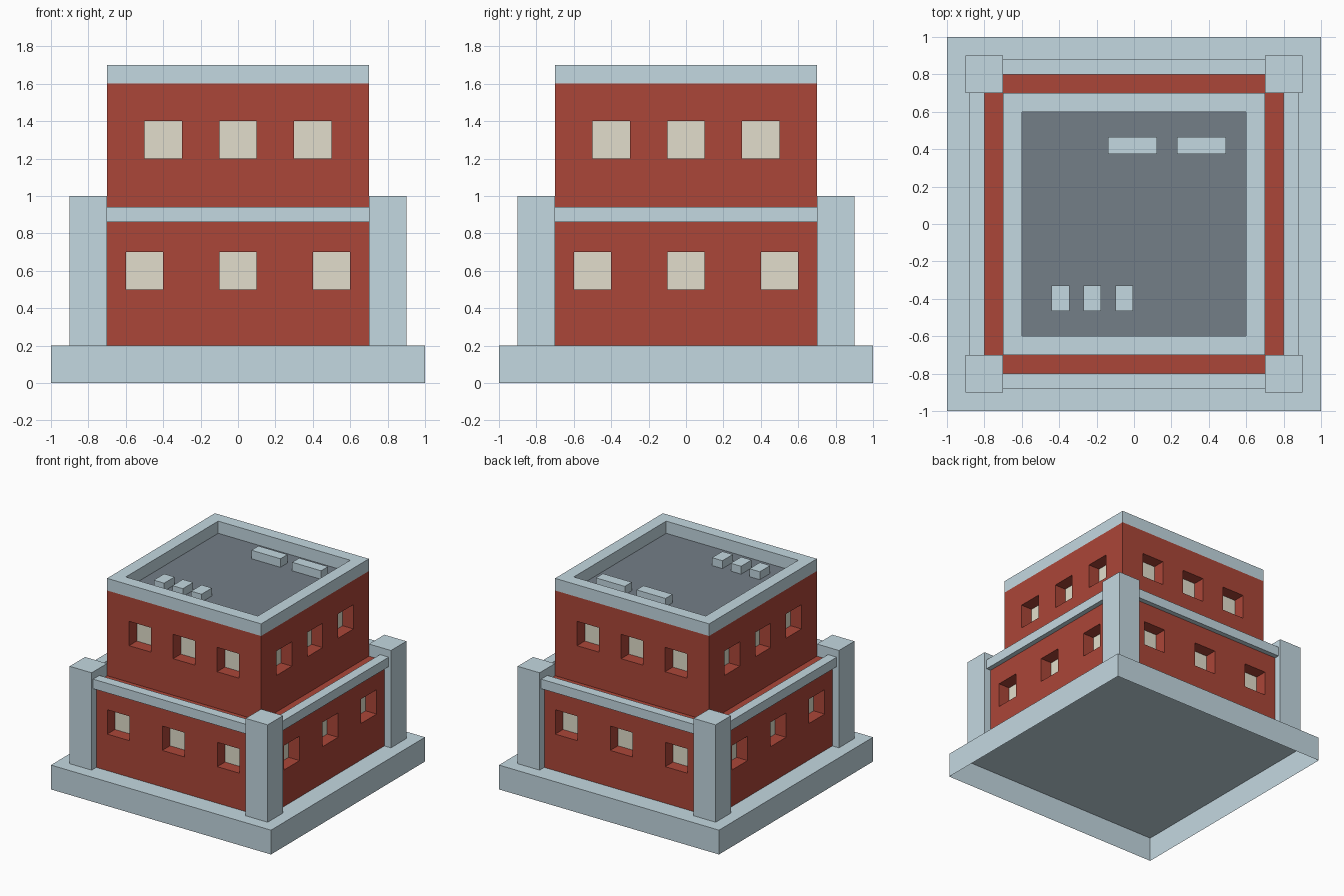
import bpy, bmesh, math
from mathutils import Matrix, Vector

if "Cube" in bpy.data.objects:
    bpy.data.objects.remove(bpy.data.objects["Cube"])


def material(name, rgb):
    m = bpy.data.materials.new(name)
    lin = [((c / 255 + 0.055) / 1.055) ** 2.4 for c in rgb]
    m.diffuse_color = (*lin, 1)
    m.use_nodes = True
    m.node_tree.nodes["Principled BSDF"].inputs["Base Color"].default_value = m.diffuse_color
    return m


STONE = material("pale_stone", (196, 216, 225))
BRICK = material("red_brick", (171, 70, 56))
GLASS = material("cream_glass", (226, 222, 204))
ROOF = material("slate_roof", (116, 126, 135))


def finish(name, bm, *mats):
    me = bpy.data.meshes.new(name)
    bm.to_mesh(me)
    bm.free()
    for m in mats:
        me.materials.append(m)
    ob = bpy.data.objects.new(name, me)
    bpy.context.collection.objects.link(ob)
    return ob


def box_mesh(x0, x1, y0, y1, z0, z1, bottom=False):
    """Box between the given limits, open below unless bottom is set."""
    bm = bmesh.new()
    bmesh.ops.create_cube(bm, size=1)
    for v in bm.verts:
        v.co = Vector((x0 if v.co.x < 0 else x1,
                       y0 if v.co.y < 0 else y1,
                       z0 if v.co.z < 0 else z1))
    bm.normal_update()
    if not bottom:
        low = [f for f in bm.faces if f.normal.z < -0.9]
        bmesh.ops.delete(bm, geom=low, context='FACES_ONLY')
    return bm


def storey(name, half, z0, z1, windows, w0, w1, cap, depth=0.1):
    """Four brick walls with recessed windows centred at the given x values."""
    bm = bmesh.new()
    xs = [-half] + [c + s for c in windows for s in (-0.1, 0.1)] + [half]
    zs = [z0, w0, w1, z1]

    def quad(rot, pts, mat=0):
        f = bm.faces.new([bm.verts.new(rot @ Vector(p)) for p in pts])
        f.material_index = mat

    for k in range(4):
        rot = Matrix.Rotation(k * math.pi / 2, 3, 'Z')
        for i in range(len(xs) - 1):
            for j in range(3):
                a, b, c, d = xs[i], xs[i + 1], zs[j], zs[j + 1]
                front = [(a, -half, c), (b, -half, c), (b, -half, d), (a, -half, d)]
                if i % 2 == 0 or j != 1:
                    quad(rot, front)
                    continue
                # window: pane set back, brick reveals around it
                back = [(x, y + depth, z) for x, y, z in front]
                quad(rot, back, 1)
                for n in range(4):
                    m = (n + 1) % 4
                    quad(rot, [front[n], front[m], back[m], back[n]])
    bmesh.ops.remove_doubles(bm, verts=bm.verts, dist=1e-4)
    if cap:
        rim = [e for e in bm.edges if e.is_boundary
               and all(abs(v.co.z - z1) < 1e-4 for v in e.verts)]
        bmesh.ops.edgeloop_fill(bm, edges=rim)
    bmesh.ops.recalc_face_normals(bm, faces=bm.faces)
    finish(name, bm, BRICK, GLASS)


# plinth, hollow underneath
finish("plinth", box_mesh(-1, 1, -1, 1, 0, 0.2), STONE)

# brick storeys
storey("lower_storey", 0.84, 0.2, 0.9, (-0.5, 0, 0.5), 0.5, 0.7, True)
storey("upper_storey", 0.7, 0.9, 1.6, (-0.4, 0, 0.4), 1.2, 1.4, False)

# corner pillars and the ledges between them
for k in range(4):
    rot = Matrix.Rotation(k * math.pi / 2, 3, 'Z')
    bm = box_mesh(0.7, 0.9, -0.9, -0.7, 0.2, 1.0)
    bmesh.ops.rotate(bm, verts=bm.verts, matrix=rot)
    finish(f"corner_pillar_{k + 1}", bm, STONE)
    bm = box_mesh(-0.75, 0.75, -0.88, -0.8, 0.862, 0.94, bottom=True)
    bmesh.ops.rotate(bm, verts=bm.verts, matrix=rot)
    finish(f"ledge_{k + 1}", bm, STONE)

# parapet with sunken roof floor
bm = box_mesh(-0.7, 0.7, -0.7, 0.7, 1.6, 1.7)
top = [f for f in bm.faces if f.normal.z > 0.9]
bmesh.ops.inset_region(bm, faces=top, thickness=0.1, use_even_offset=True)
res = bmesh.ops.extrude_discrete_faces(bm, faces=top)
floor = res["faces"][0]
floor.material_index = 1
bmesh.ops.translate(bm, verts=floor.verts, vec=(0, 0, -0.1))
bm.normal_update()
finish("parapet_and_roof", bm, STONE, ROOF)

# rooftop units
for n, x in enumerate((-0.14, 0.23)):
    finish(f"long_roof_unit_{n + 1}",
           box_mesh(x, x + 0.263, 0.375, 0.466, 1.6, 1.67), STONE)
for n, x in enumerate((-0.44, -0.27, -0.10)):
    finish(f"small_roof_unit_{n + 1}",
           box_mesh(x, x + 0.094, -0.465, -0.33, 1.6, 1.665), STONE)
